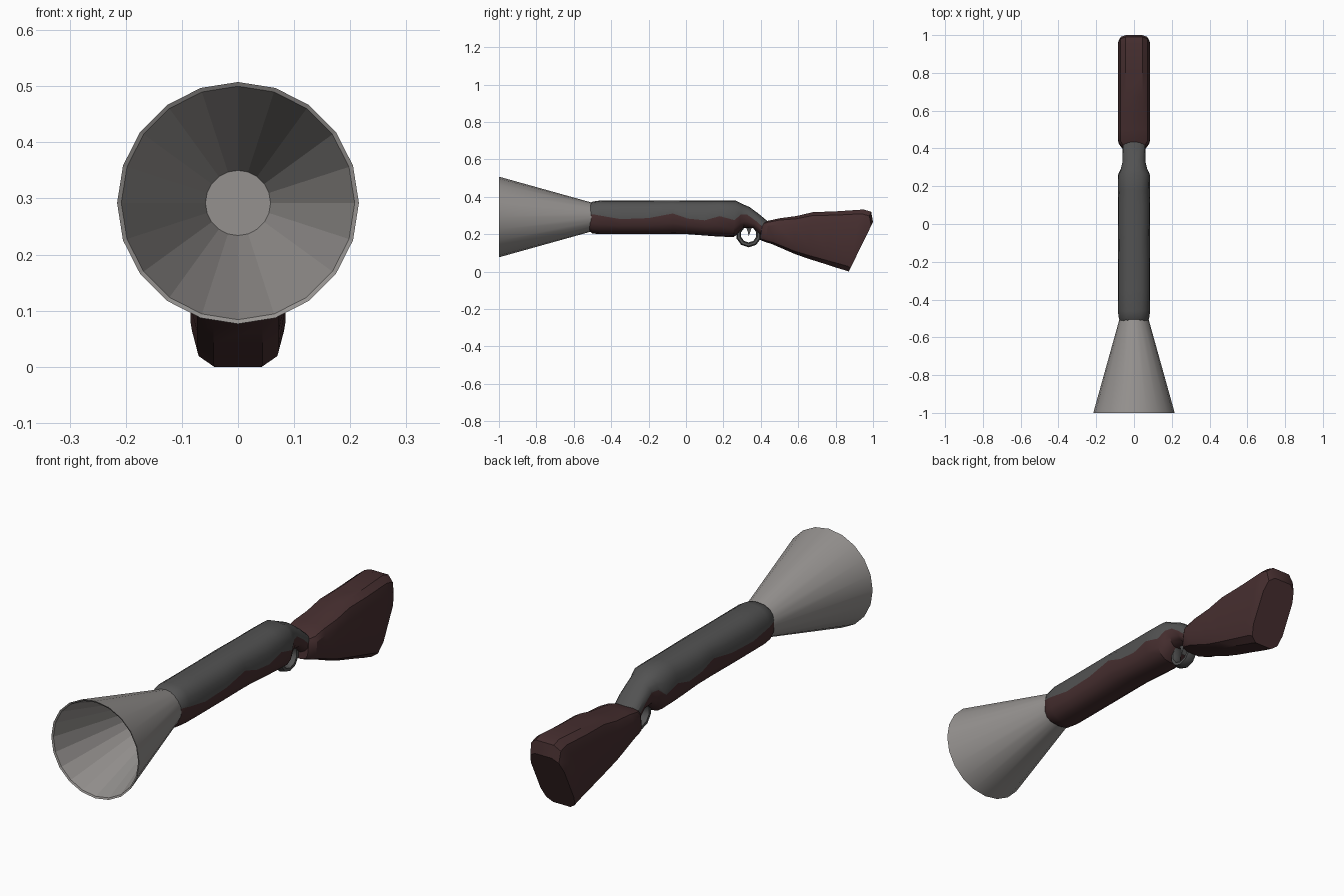
import bpy, bmesh, math

if "Cube" in bpy.data.objects:
    bpy.data.objects.remove(bpy.data.objects["Cube"])


def material(name, rgb):
    m = bpy.data.materials.new(name)
    m.diffuse_color = (*rgb, 1)
    m.use_nodes = True
    m.node_tree.nodes["Principled BSDF"].inputs["Base Color"].default_value = m.diffuse_color
    return m


steel = material("pale steel", (0.30, 0.285, 0.275))
iron = material("dark iron", (0.085, 0.085, 0.085))
wood = material("dark wood", (0.062, 0.028, 0.029))


def finish(name, bm, mats, angle=30):
    bmesh.ops.recalc_face_normals(bm, faces=bm.faces)
    me = bpy.data.meshes.new(name)
    bm.to_mesh(me)
    bm.free()
    for m in mats:
        me.materials.append(m)
    ob = bpy.data.objects.new(name, me)
    bpy.context.collection.objects.link(ob)
    if angle:
        bpy.ops.object.select_all(action='DESELECT')
        ob.select_set(True)
        bpy.context.view_layer.objects.active = ob
        bpy.ops.object.shade_smooth_by_angle(angle=math.radians(angle))
    return ob


def soft(v, p):
    return math.copysign(abs(v) ** p, v)


def loft(name, sections, angles_of, power, mats, lower=None, angle=30):
    """Rings between a top point and a bottom point (y, z), joined in order."""
    bm = bmesh.new()
    rings = []
    for top_y, top_z, bot_y, bot_z, hw, *rest in sections:
        angs = angles_of(*rest)
        cs = [soft(math.cos(a), power) for a in angs]
        big = max(cs)
        ring = []
        for a, c in zip(angs, cs):
            t = (c / big + 1) / 2
            ring.append(bm.verts.new((hw * soft(math.sin(a), power) / max(abs(soft(math.sin(b), power)) for b in angs),
                                      bot_y + (top_y - bot_y) * t, bot_z + (top_z - bot_z) * t)))
        rings.append(ring)
    n = len(rings[0])
    for r0, r1 in zip(rings, rings[1:]):
        for i in range(n):
            j = (i + 1) % n
            f = bm.faces.new((r0[i], r0[j], r1[j], r1[i]))
            if lower and i >= lower:
                f.material_index = 1
    bm.faces.new(rings[0])
    bm.faces.new(rings[-1])
    return finish(name, bm, mats, angle)


def revolve(name, profile, mat, smooth, n=20, zc=0.292):
    """Turn (y, radius) points about the bore axis."""
    bm = bmesh.new()
    rings = [[bm.verts.new((r * math.cos(2 * math.pi * i / n), y, zc + r * math.sin(2 * math.pi * i / n)))
              for i in range(n)] for y, r in profile]
    for r0, r1 in zip(rings, rings[1:]):
        for i in range(n):
            bm.faces.new((r0[i], r0[(i + 1) % n], r1[(i + 1) % n], r1[i]))
    bm.faces.new(rings[-1])
    return finish(name, bm, [mat], smooth)


# Flared muzzle: smooth outside, faceted inside with a flat floor
revolve("muzzle_outside", [(-1, 0.2155), (-0.5, 0.076)], steel, 30)
inner = revolve("muzzle_inside", [(-1, 0.2155), (-0.996, 0.208), (-0.52, 0.058)], steel, 0)
inner.data.flip_normals()


# Barrel over fore-stock: the last value is the height share of the colour line
def split_angles(share, k=8):
    a = math.acos(max(-1, min(1, 2 * share - 1)))
    up = [-a + 2 * a * i / k for i in range(k)]
    rest = 2 * math.pi - 2 * a
    return up + [a + rest * i / k for i in range(k)]


body = [(-0.515, 0.362, -0.515, 0.215, 0.074, 0.56), (-0.50, 0.374, -0.50, 0.204, 0.080, 0.57),
        (-0.46, 0.38, -0.46, 0.20, 0.086, 0.53), (-0.35, 0.38, -0.35, 0.20, 0.086, 0.47),
        (-0.20, 0.38, -0.20, 0.20, 0.086, 0.49), (-0.07, 0.38, -0.07, 0.20, 0.086, 0.58),
        (0.01, 0.38, 0.01, 0.20, 0.086, 0.48), (0.10, 0.38, 0.10, 0.193, 0.086, 0.46),
        (0.18, 0.38, 0.18, 0.187, 0.086, 0.54), (0.265, 0.38, 0.255, 0.185, 0.085, 0.48),
        (0.30, 0.362, 0.28, 0.205, 0.070, 0.60), (0.34, 0.345, 0.305, 0.232, 0.061, 0.60),
        (0.39, 0.308, 0.36, 0.232, 0.061, 0.50), (0.435, 0.27, 0.405, 0.19, 0.061, 0.50)]
loft("barrel_and_fore_stock", body, split_angles, 0.8, [iron, wood], lower=8)

# Shoulder stock
stock = [(0.41, 0.262, 0.395, 0.17, 0.062), (0.44, 0.272, 0.425, 0.158, 0.083),
         (0.50, 0.285, 0.46, 0.147, 0.085), (0.59, 0.297, 0.58, 0.095, 0.085),
         (0.68, 0.318, 0.65, 0.07, 0.085), (0.80, 0.322, 0.74, 0.042, 0.085),
         (0.95, 0.332, 0.82, 0.016, 0.085), (0.99, 0.32, 0.855, 0.006, 0.085),
         (1.0, 0.265, 0.87, 0.0, 0.082)]
loft("shoulder_stock", stock, lambda: [math.radians(15 + 30 * i) for i in range(12)], 0.5, [wood])

# Trigger guard ring
bm = bmesh.new()
rings = []
for i in range(10):
    a = 2 * math.pi * (i + 0.5) / 10
    ring = []
    for j in range(6):
        b = 2 * math.pi * j / 6
        r = 0.055 + 0.013 * math.cos(b)
        ring.append(bm.verts.new((0.024 * math.sin(b), 0.335 + r * math.cos(a), 0.198 + r * math.sin(a))))
    rings.append(ring)
for i in range(10):
    r0, r1 = rings[i], rings[(i + 1) % 10]
    for j in range(6):
        k = (j + 1) % 6
        bm.faces.new((r0[j], r0[k], r1[k], r1[j]))
finish("trigger_guard", bm, [iron], 40)

# Trigger
bm = bmesh.new()
sides = [[bm.verts.new((x, y, z)) for y, z in [(0.315, 0.25), (0.355, 0.25), (0.345, 0.215), (0.335, 0.19), (0.33, 0.215)]]
         for x in (-0.012, 0.012)]
for s in sides:
    bm.faces.new(s)
for i in range(5):
    j = (i + 1) % 5
    bm.faces.new((sides[0][i], sides[0][j], sides[1][j], sides[1][i]))
finish("trigger", bm, [iron], 0)
